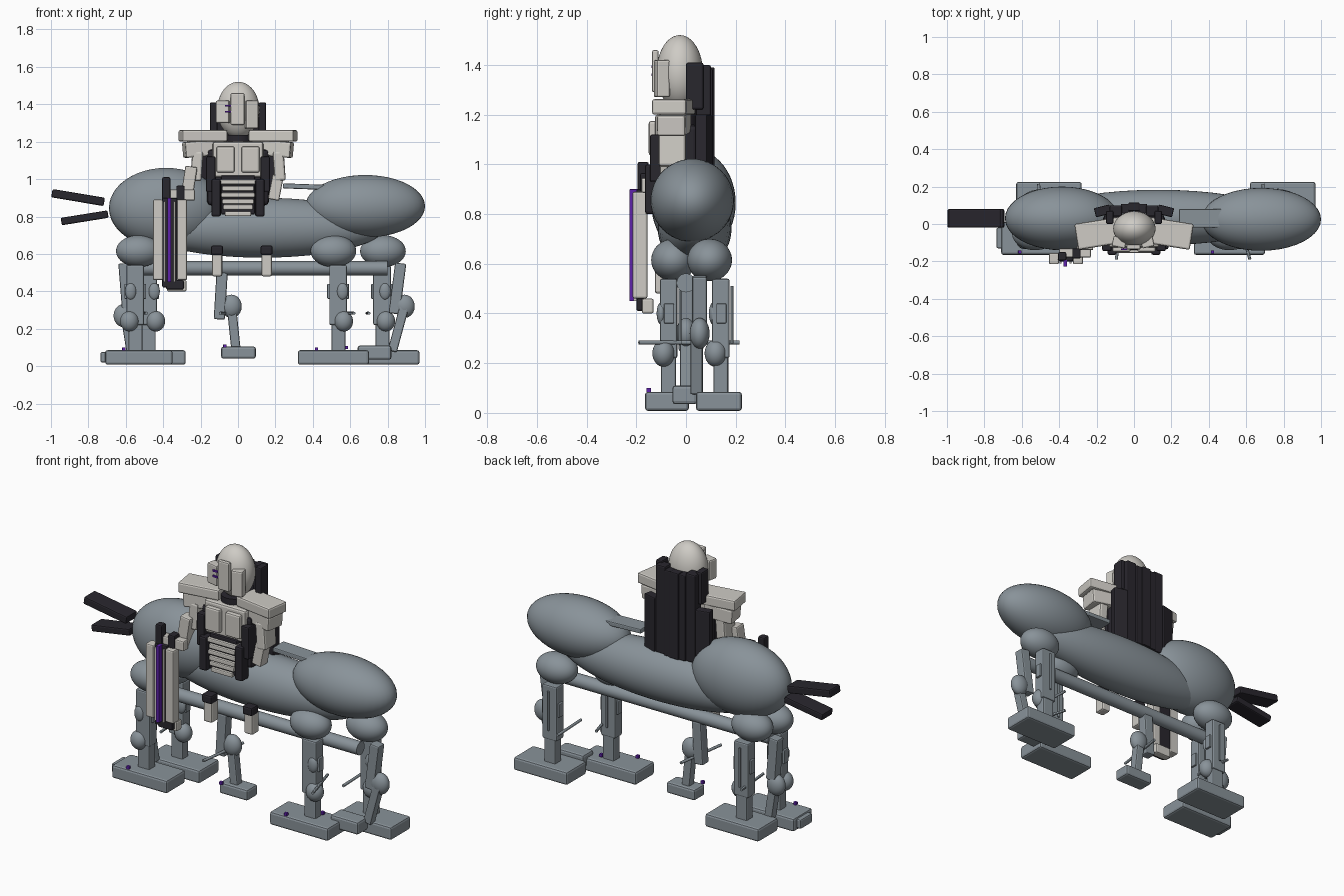
import bpy, math
from mathutils import Vector, Matrix


def mat(name, c):
    m = bpy.data.materials.new(name)
    m.diffuse_color = (*c, 1)
    return m


GREY = mat("steel grey", (0.25, 0.29, 0.32))
LIGHT = mat("warm white", (0.62, 0.60, 0.56))
DARK = mat("charcoal", (0.022, 0.02, 0.027))
PURPLE = mat("violet", (0.11, 0.015, 0.40))


def finish(ob, name, m):
    ob.name = name
    ob.data.materials.append(m)
    return ob


def box(name, m, x, y, z, bevel=0.008, rot=(0, 0, 0)):
    """Bevelled box from (min, max) ranges, turned about its centre."""
    c = [(a + b) / 2 for a, b in (x, y, z)]
    s = [b - a for a, b in (x, y, z)]
    bpy.ops.mesh.primitive_cube_add(size=1, location=c, rotation=[math.radians(r) for r in rot])
    ob = bpy.context.object
    ob.data.transform(Matrix.Diagonal((*s, 1)))
    if bevel:
        b = ob.modifiers.new("Bevel", "BEVEL")
        b.width = min(bevel, min(s) * 0.3)
        b.segments = 2
    return finish(ob, name, m)


def ball(name, m, c, r):
    bpy.ops.mesh.primitive_uv_sphere_add(segments=40, ring_count=24, radius=1, location=c)
    ob = bpy.context.object
    ob.data.transform(Matrix.Diagonal((*r, 1)))
    bpy.ops.object.shade_smooth()
    return finish(ob, name, m)


def rod(name, m, a, b, r, sides=24):
    a, b = Vector(a), Vector(b)
    bpy.ops.mesh.primitive_cylinder_add(vertices=sides, radius=r, depth=(b - a).length, location=(a + b) / 2)
    ob = bpy.context.object
    ob.rotation_euler = (b - a).to_track_quat('Z', 'Y').to_euler()
    bpy.ops.object.shade_smooth_by_angle()
    return finish(ob, name, m)


def bar(name, m, a, b, wx, wy):
    """Bevelled bar running between two points in an xz plane."""
    d = Vector(b) - Vector(a)
    c = (Vector(a) + Vector(b)) / 2
    L = d.length / 2
    return box(name, m, (c.x - wx / 2, c.x + wx / 2), (c.y - wy / 2, c.y + wy / 2),
               (c.z - L, c.z + L), 0.008, (0, math.degrees(math.atan2(d.x, d.z)), 0))


# Mount body
ball("hindquarters", GREY, (-0.385, 0.03, 0.845), (0.305, 0.17, 0.215))
ball("forequarters", GREY, (0.68, 0.025, 0.855), (0.32, 0.168, 0.167))
ball("barrel", GREY, (0.13, 0.035, 0.74), (0.65, 0.148, 0.16))
rod("belly_tube", GREY, (-0.56, 0, 0.523), (0.80, 0, 0.523), 0.038)
box("back_blade", GREY, (0.24, 0.55), (-0.02, 0.08), (0.945, 0.972), 0.006, (0, 2, 0))

# Tail blades
bar("tail_upper", DARK, (-0.995, 0.03, 0.925), (-0.715, 0.03, 0.878), 0.045, 0.10)
bar("tail_lower", DARK, (-0.945, 0.03, 0.773), (-0.695, 0.03, 0.813), 0.04, 0.10)

# Four corner legs: hip, post centre, foot x range, foot y range, knee offset
corner_legs = [
    ((0.51, -0.05), (0.535, -0.07), (0.32, 0.70), (-0.165, 0.012), 0.03),
    ((0.775, 0.095), (0.77, 0.14), (0.62, 0.97), (0.04, 0.225), 0.02),
    ((-0.53, -0.05), (-0.55, -0.07), (-0.71, -0.35), (-0.165, 0.012), -0.03),
    ((-0.50, 0.095), (-0.48, 0.14), (-0.63, -0.28), (0.04, 0.225), 0.04),
]
for hip, (px, py), fx, fy, k in corner_legs:
    ball("hip", GREY, (*hip, 0.615), (0.122, 0.09, 0.085))
    box("upper_leg", GREY, (px - 0.047, px + 0.047), (py - 0.035, py + 0.035), (0.22, 0.54))
    box("lower_leg", GREY, (px - 0.035, px + 0.04), (py - 0.03, py + 0.03), (0.07, 0.24))
    ball("knee", GREY, (px + k, py - 0.02, 0.24), (0.05, 0.045, 0.055))
    ball("knee_cap", GREY, (px + k * 0.8, py - 0.03, 0.40), (0.03, 0.018, 0.045))
    box("foot", GREY, fx, fy, (0.008, 0.085), 0.012)
    box("leg_side_plate", GREY, (px - 0.058, px + 0.058), (py - 0.018, py + 0.022), (0.36, 0.44), 0.004)
    rod("shin_rod", GREY, (px, py + 0.045, 0.28), (px, py + 0.045, 0.51), 0.006, 12)
box("rear_heel", GREY, (-0.735, -0.70), (-0.13, -0.02), (0.02, 0.075))

# Inner pistoned legs: hip top, knee, ankle, pad
inner_legs = [
    ((0.87, 0.055, 0.55), (0.835, 0.055, 0.28), (0.89, 0.055, 0.32), (0.825, 0.03, 0.08)),
    ((-0.085, 0.0, 0.50), (-0.10, 0.0, 0.25), (-0.035, 0.0, 0.32), (-0.01, 0.0, 0.08)),
    ((-0.61, 0.03, 0.55), (-0.59, 0.03, 0.30), (-0.61, 0.03, 0.27), (-0.57, 0.03, 0.07)),
]
for top, low, knee, ankle in inner_legs:
    bar("inner_thigh", GREY, top, low, 0.06, 0.06)
    ball("inner_knee", GREY, knee, (0.055, 0.04, 0.062))
    bar("inner_shin", GREY, (knee[0], knee[1], 0.32), ankle, 0.05, 0.05)
box("centre_foot", GREY, (-0.09, 0.095), (-0.05, 0.05), (0.04, 0.105), 0.012)
box("inner_front_foot", GREY, (0.64, 0.82), (-0.055, 0.045), (0.035, 0.11), 0.012)

# Knee pins
for a, b in [((-0.095, -0.19), (-0.05, 0.12)), ((0.62, -0.19), (0.55, 0.05)),
             ((0.70, -0.02), (0.69, 0.215)), ((-0.49, -0.02), (-0.51, 0.215))]:
    rod("knee_pin", GREY, (*a, 0.283), (*b, 0.283), 0.008, 12)

# Toe lights
for p in [(-0.61, -0.15, 0.092), (0.42, -0.15, 0.092), (0.58, -0.04, 0.10), (-0.07, -0.055, 0.108)]:
    box("toe_light", PURPLE, *[(c - 0.009, c + 0.009) for c in p], 0.002)

# Rider head and face
ball("head", LIGHT, (0.002, -0.025, 1.37), (0.113, 0.093, 0.15))
box("face_plate", LIGHT, (-0.04, 0.035), (-0.137, -0.11), (1.29, 1.46))
box("cheek_left", LIGHT, (-0.115, -0.042), (-0.125, -0.07), (1.30, 1.42), 0.008, (0, 0, -12))
box("cheek_right", LIGHT, (0.038, 0.105), (-0.125, -0.07), (1.27, 1.42), 0.008, (0, 0, 12))
for z in (1.36, 1.392):
    box("eye_slit", PURPLE, (-0.07, -0.038), (-0.139, -0.130), (z - 0.005, z + 0.005), 0)
rod("neck", DARK, (0, -0.03, 1.10), (0, -0.03, 1.235), 0.075)

# Rider torso
box("corset", DARK, (-0.165, 0.165), (-0.11, 0.05), (0.86, 1.16), 0.02)
box("chest", LIGHT, (-0.135, 0.135), (-0.125, 0.0), (1.01, 1.20), 0.012)
for i, (z, w) in enumerate([(0.985, 0.095), (0.95, 0.085), (0.915, 0.09), (0.88, 0.085), (0.85, 0.08), (0.815, 0.07)]):
    box("belly_rib", LIGHT, (-w, w), (-0.155, -0.09), (z - 0.013, z + 0.013), 0.006)
box("belly", DARK, (-0.09, 0.09), (-0.14, -0.06), (0.81, 1.02))

for s in (-1, 1):
    def span(a, b):
        return tuple(sorted((s * a, s * b)))
    # Chest plates, corset straps and hip guards
    box("chest_plate", LIGHT, span(0.018, 0.115), (-0.15, -0.11), (1.035, 1.175), 0.01)
    box("corset_strap", DARK, span(0.12, 0.17), (-0.145, -0.03), (0.93, 1.12))
    box("hip_guard", DARK, span(0.092, 0.142), (-0.165, -0.10), (0.80, 1.0), 0.01)
    # Shoulders and upper arms
    box("shoulder", LIGHT, span(0.065, 0.31), (-0.12, 0.02), (1.2, 1.262), 0.01, (0, 0, -s * 9))
    box("shoulder_lower", LIGHT, span(0.12, 0.29), (-0.105, 0.01), (1.12, 1.205), 0.01, (0, s * 5, -s * 9))
    box("upper_arm", LIGHT, span(0.19, 0.25), (-0.11, 0.0), (0.99, 1.15), 0.012, (0, -s * 4, 0))
    # Lower legs hanging at the side of the barrel
    x = -0.112 if s < 0 else 0.153
    box("rider_shin", LIGHT, (x - 0.028, x + 0.028), (-0.125, -0.06), (0.48, 0.61), 0.01)
    box("rider_knee", DARK, (x - 0.032, x + 0.032), (-0.135, -0.07), (0.595, 0.645), 0.01)
    # Layered back panels
    box("back_panel_inner", DARK, span(0.005, 0.07), (0.055, 0.108), (0.88, 1.385), 0.006)
    box("back_panel_outer", DARK, span(0.065, 0.13), (0.04, 0.10), (0.88, 1.40), 0.008)
    box("back_panel_edge", DARK, span(0.11, 0.15), (0.0, 0.07), (1.22, 1.41), 0.008)
    box("back_wing", DARK, span(0.125, 0.21), (0.045, 0.095), (0.88, 1.2), 0.006, (0, 0, -s * 14))
box("back_spine", DARK, (-0.03, 0.03), (0.07, 0.115), (0.88, 1.39), 0.006)

# Forearms
bar("forearm_left", LIGHT, (-0.25, -0.07, 1.06), (-0.275, -0.14, 0.90), 0.065, 0.07)
bar("forearm_right", LIGHT, (0.215, -0.06, 1.02), (0.19, -0.08, 0.89), 0.06, 0.07)

# Carried weapon: twin side panels, dark core, glowing strip
for x in ((-0.455, -0.402), (-0.327, -0.272)):
    box("weapon_panel", LIGHT, x, (-0.215, -0.155), (0.46, 0.89))
box("weapon_core", DARK, (-0.405, -0.325), (-0.20, -0.16), (0.42, 0.90))
for x in (-0.392, -0.34):
    box("weapon_rail", LIGHT, (x - 0.005, x + 0.005), (-0.212, -0.19), (0.45, 0.88), 0.002)
box("weapon_strip", PURPLE, (-0.377, -0.357), (-0.227, -0.19), (0.45, 0.90), 0.002)
box("weapon_grip", DARK, (-0.405, -0.362), (-0.195, -0.15), (0.88, 1.01))
box("weapon_latch", DARK, (-0.33, -0.285), (-0.185, -0.13), (0.88, 0.965))
box("weapon_head", LIGHT, (-0.40, -0.23), (-0.18, -0.13), (0.885, 0.945))
box("weapon_foot", LIGHT, (-0.38, -0.275), (-0.178, -0.13), (0.40, 0.46))
box("weapon_tip", DARK, (-0.385, -0.29), (-0.20, -0.165), (0.41, 0.46))
